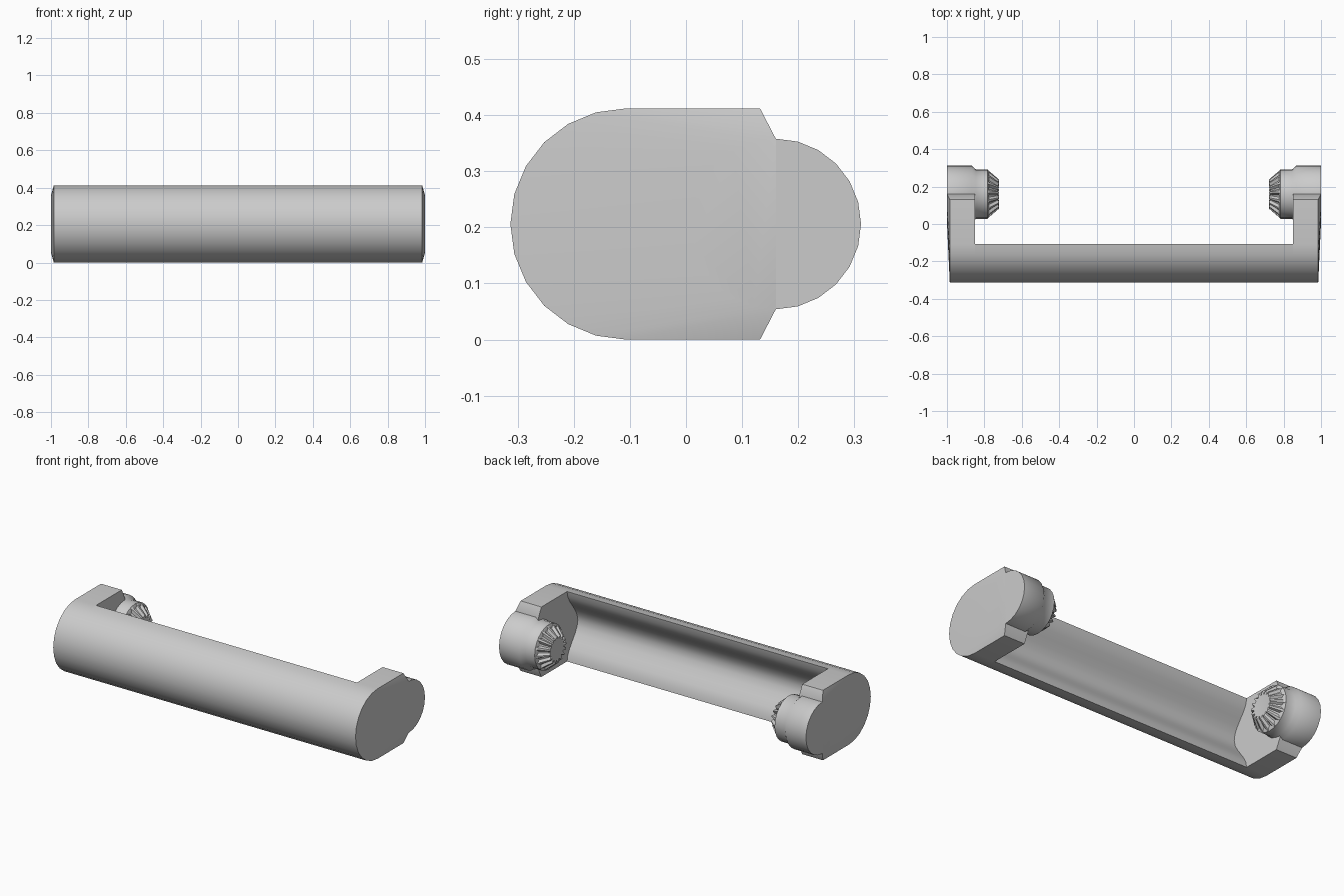
import bpy, bmesh
from math import sin, cos, pi

if "Cube" in bpy.data.objects:
    bpy.data.objects.remove(bpy.data.objects["Cube"])

ZC = 0.206          # height of the shared centre line
YF, RF = -0.107, 0.206   # front half-round
YB, RB = 0.16, 0.152     # rear hub
IN, OUT = 0.85, 0.985    # end plate inner and outer faces


def finish(name, bm, angle=30):
    bmesh.ops.recalc_face_normals(bm, faces=bm.faces)
    me = bpy.data.meshes.new(name)
    bm.to_mesh(me)
    bm.free()
    ob = bpy.data.objects.new(name, me)
    bpy.context.collection.objects.link(ob)
    bpy.ops.object.select_all(action='DESELECT')
    ob.select_set(True)
    bpy.context.view_layer.objects.active = ob
    bpy.ops.object.shade_smooth_by_angle(angle=angle * pi / 180)
    return ob


def loft(bm, rings):
    """Skin a list of equal-length closed rings and cap both ends."""
    vs = [[bm.verts.new(p) for p in r] for r in rings]
    n = len(vs[0])
    for a, b in zip(vs, vs[1:]):
        for i in range(n):
            j = (i + 1) % n
            bm.faces.new((a[i], a[j], b[j], b[i]))
    bm.faces.new(vs[0])
    bm.faces.new(vs[-1])


def arc(yc, r, steps=12):
    """Half circle bulging to the front, from top to bottom."""
    return [(yc - r * sin(pi * i / steps), ZC + r * cos(pi * i / steps))
            for i in range(steps + 1)]


# Front bar: half-round outside, soft hollow along the back
outer = arc(YF, RF)
hollow = [(YF - 0.05 * (1 + cos(pi * t / 6)), ZC + RF * t / 6) for t in range(-5, 6)]
section = outer + hollow
bm = bmesh.new()
loft(bm, [[(x, y, z) for y, z in section] for x in (-IN, IN)])
finish("front_bar", bm)

outline = outer + [(0.132, 0), (YB, 0.056), (YB, 0.356), (0.132, 0.412)]
hub_front = arc(YB, RB)

for s, side in ((-1, "left"), (1, "right")):
    # End plate, its outer face rising slightly to the hub
    bm = bmesh.new()
    pts = [(x, y, z) for x in (IN, OUT) for y, z in outline]
    pts += [(1.0, y, z) for y, z in hub_front]
    for x, y, z in pts:
        bm.verts.new((s * x, y, z))
    bmesh.ops.convex_hull(bm, input=bm.verts)
    bmesh.ops.dissolve_limit(bm, angle_limit=0.01, verts=bm.verts, edges=bm.edges)
    finish(side + "_end_plate", bm)

    # Stepped round hub
    bm = bmesh.new()
    steps = [(1.0, RB), (0.868, RB), (0.845, 0.132), (0.782, 0.132), (0.775, 0.118)]
    loft(bm, [[(s * x, YB + r * sin(pi * i / 12), ZC + r * cos(pi * i / 12))
               for i in range(24)] for x, r in steps])
    finish(side + "_hub", bm, 50)

    # Tapered ring of teeth around a flat centre
    teeth, per = 16, 4
    n = teeth * per

    def tooth_ring(x, hi, lo, dx=0.0):
        ring = []
        for i in range(n):
            up = i % per < 2
            r, a = (hi if up else lo), 2 * pi * (i + 0.5) / n
            ring.append((s * (x + (0 if up else dx)), YB + r * sin(a), ZC + r * cos(a)))
        return ring

    bm = bmesh.new()
    loft(bm, [tooth_ring(0.785, 0.128, 0.112),
              tooth_ring(0.780, 0.128, 0.112),
              tooth_ring(0.722, 0.078, 0.064, 0.006),
              tooth_ring(0.726, 0.06, 0.06)])
    finish(side + "_teeth", bm, 15)
